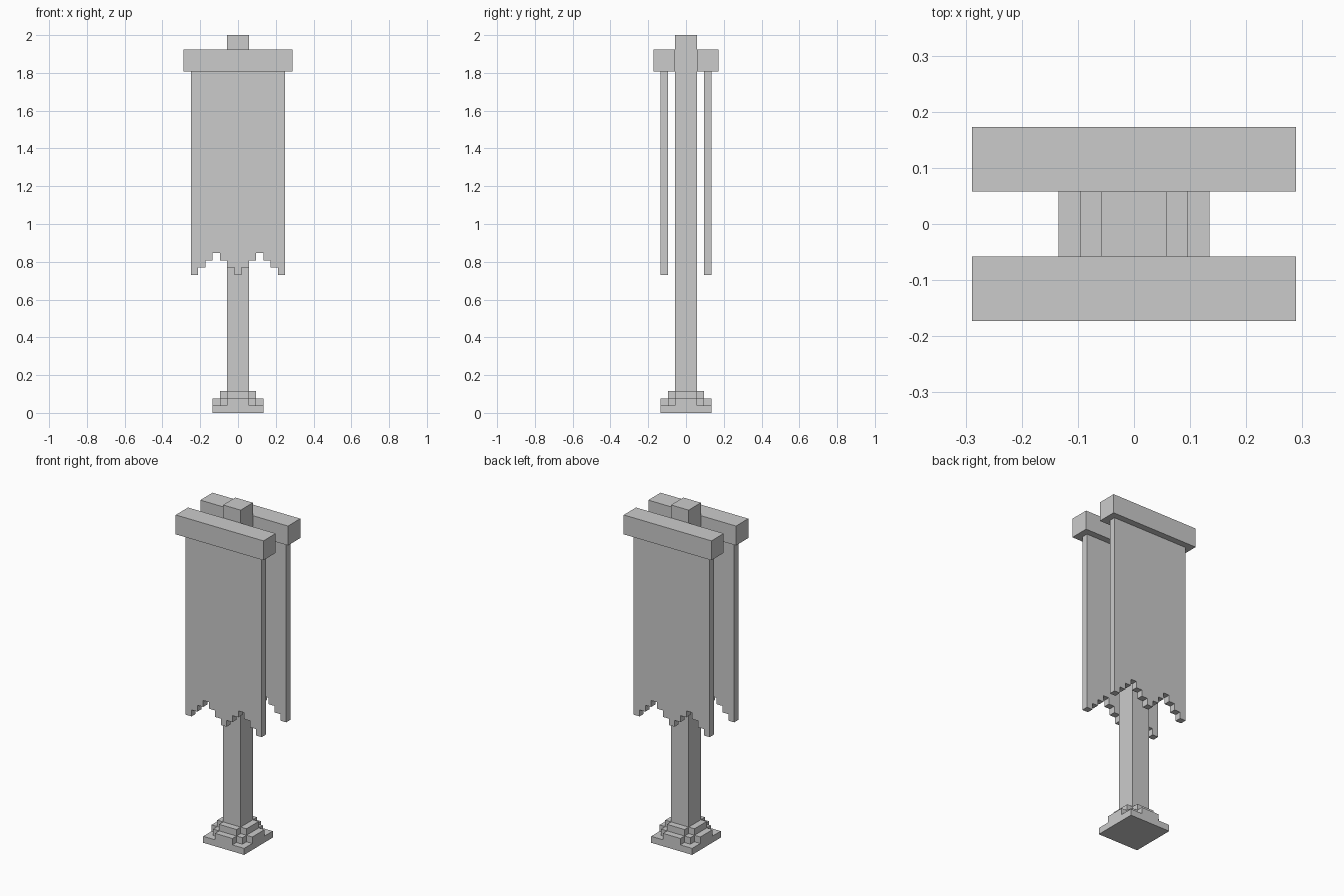
import bpy
import bmesh
from mathutils import Vector

if "Cube" in bpy.data.objects:
    bpy.data.objects.remove(bpy.data.objects["Cube"])

U = 2 / 52  # one block of the stepped grid


def prism(name, outline, direction):
    """Extrude a closed outline (in blocks) along a direction (in blocks)."""
    bm = bmesh.new()
    face = bm.faces.new([bm.verts.new(Vector(p) * U) for p in outline])
    ext = bmesh.ops.extrude_face_region(bm, geom=[face], use_keep_orig=True)
    moved = [g for g in ext["geom"] if isinstance(g, bmesh.types.BMVert)]
    bmesh.ops.translate(bm, verts=moved, vec=Vector(direction) * U)
    bmesh.ops.recalc_face_normals(bm, faces=bm.faces[:])
    mesh = bpy.data.meshes.new(name)
    bm.to_mesh(mesh)
    bm.free()
    obj = bpy.data.objects.new(name, mesh)
    bpy.context.collection.objects.link(obj)
    return obj


def slab(name, quarter, z0, z1):
    """Four-fold symmetric layer: quarter outline repeated by 90 degree turns."""
    pts = []
    ring = list(quarter)
    for _ in range(4):
        pts += [(x, y, z0) for x, y in ring]
        ring = [(-y, x) for x, y in ring]
    return prism(name, pts, (0, 0, z1 - z0))


# Stepped base and pole
slab("base_plate", [(3.5, 3.5)], 0, 1)
slab("base_step_lower", [(3.5, -1.5), (3.5, 1.5), (2.5, 1.5), (2.5, 2.5), (1.5, 2.5)], 1, 2)
slab("base_step_upper", [(2.5, -1.5), (2.5, 1.5), (1.5, 1.5)], 2, 3)
slab("pole", [(1.5, 1.5)], 3, 52)

# Ragged lower edge of the cloth, one height per block column
hem = [19, 20, 21, 22, 21, 20, 19, 20, 21, 22, 21, 20, 19]

# Crossbar and hanging cloth on the front and back
for side, s in (("front", -1), ("back", 1)):
    bar = [(-7.5, 1.5 * s, 47), (7.5, 1.5 * s, 47), (7.5, 1.5 * s, 50), (-7.5, 1.5 * s, 50)]
    prism(side + "_crossbar", bar, (0, 3 * s, 0))

    y = 2.5 * s
    cloth = [(6.5, y, 47), (-6.5, y, 47)]
    for i, z in enumerate(hem):
        cloth += [(i - 6.5, y, z), (i - 5.5, y, z)]
    prism(side + "_banner_cloth", cloth, (0, s, 0))
